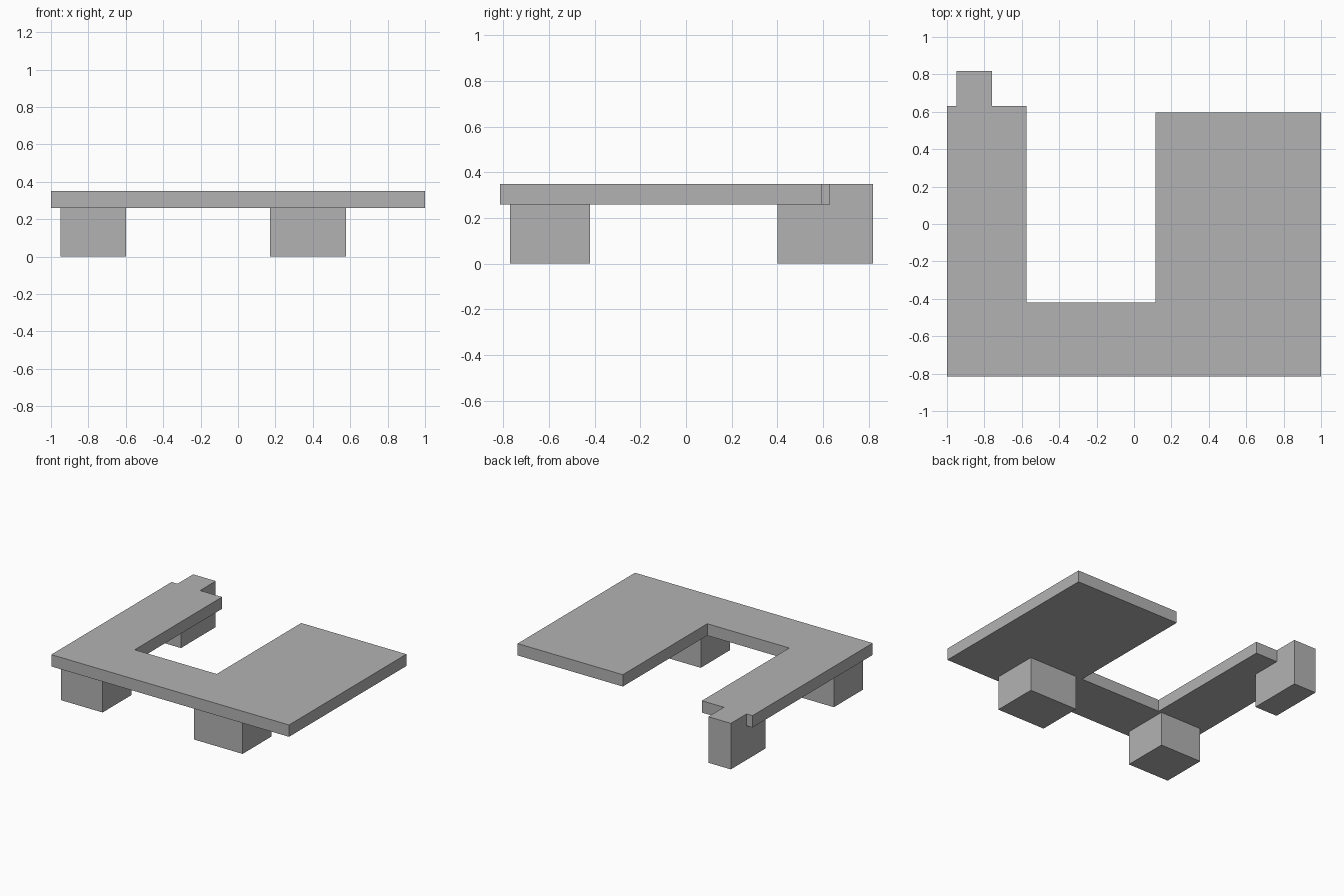
import bpy
import bmesh

cube = bpy.data.objects.get("Cube")
if cube:
    bpy.data.objects.remove(cube, do_unlink=True)

# One plain grey for the whole model
grey = bpy.data.materials.new("plain grey")
grey.use_nodes = True
grey.diffuse_color = (0.45, 0.45, 0.45, 1)
grey.node_tree.nodes["Principled BSDF"].inputs["Base Color"].default_value = grey.diffuse_color

UNDERSIDE, TOP = 0.26, 0.35


def slab(name, outline, z0, z1):
    """Extrude a flat outline from z0 up to z1."""
    bm = bmesh.new()
    face = bm.faces.new([bm.verts.new((x, y, z0)) for x, y in outline])
    new = bmesh.ops.extrude_face_region(bm, geom=[face])["geom"]
    verts = [v for v in new if isinstance(v, bmesh.types.BMVert)]
    bmesh.ops.translate(bm, verts=verts, vec=(0, 0, z1 - z0))
    bmesh.ops.recalc_face_normals(bm, faces=bm.faces)
    mesh = bpy.data.meshes.new(name)
    bm.to_mesh(mesh)
    bm.free()
    mesh.materials.append(grey)
    obj = bpy.data.objects.new(name, mesh)
    bpy.context.collection.objects.link(obj)
    return obj


def block(name, x0, x1, y0, y1):
    """Rectangular support from the floor to the underside."""
    return slab(name, [(x0, y0), (x1, y0), (x1, y1), (x0, y1)], 0, UNDERSIDE)


# U-shaped top: narrow right arm with a tab at its end, wide left arm
slab("table_top", [
    (-1, -0.815), (1, -0.815), (1, 0.595), (0.115, 0.595),
    (0.115, -0.42), (-0.575, -0.42), (-0.575, 0.63), (-0.76, 0.63),
    (-0.76, 0.818), (-0.95, 0.818), (-0.95, 0.63), (-1, 0.63),
], UNDERSIDE, TOP)

# Supports: two at the front, one under the tab at the back
block("front_right_leg", -0.95, -0.6, -0.77, -0.42)
block("front_left_leg", 0.17, 0.578, -0.77, -0.42)
block("back_right_leg", -0.95, -0.76, 0.4, 0.818)
